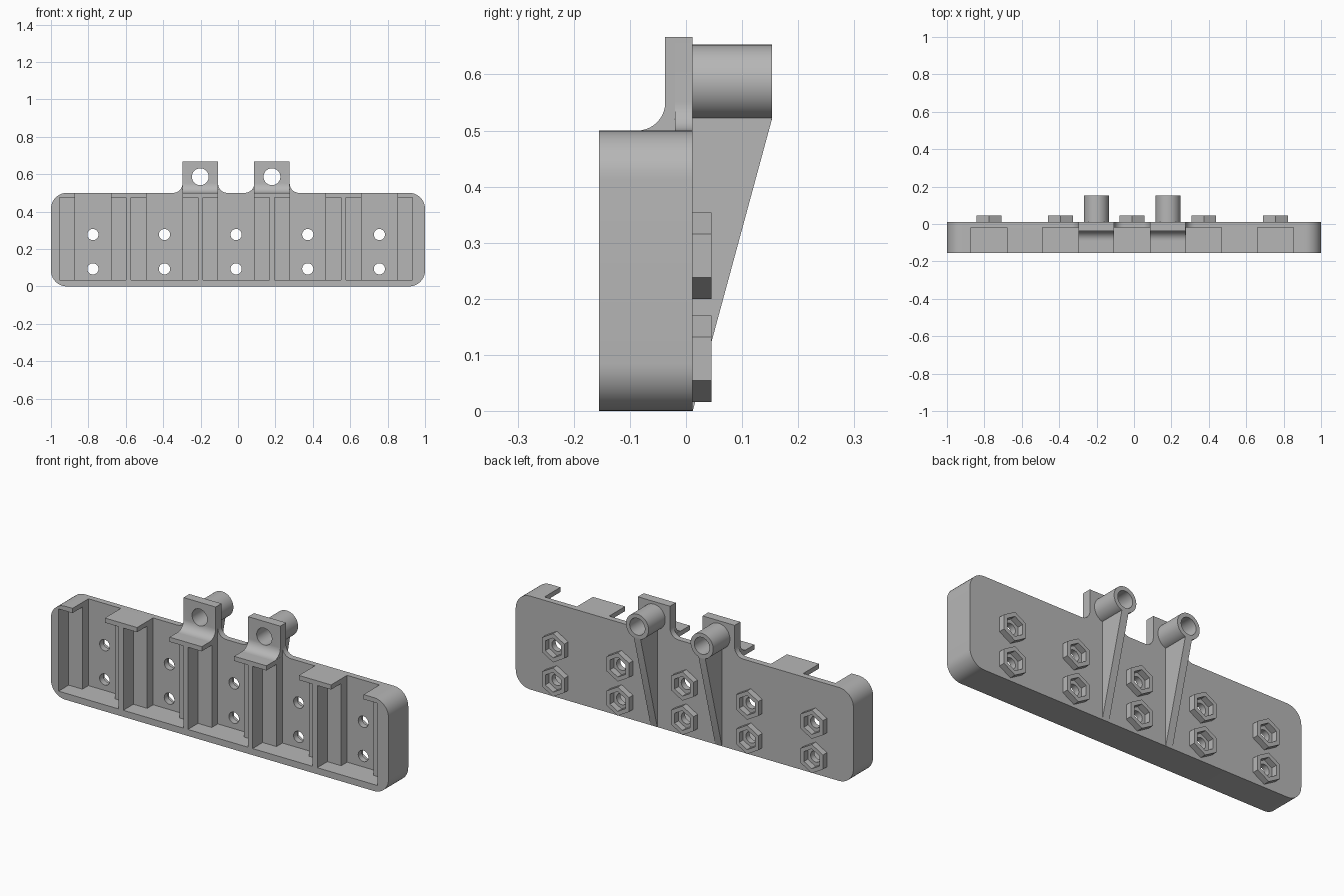
import bpy, bmesh
from math import sin, cos, radians

cube = bpy.data.objects.get("Cube")
if cube:
    bpy.data.objects.remove(cube, do_unlink=True)

GREY = (0.47, 0.47, 0.47, 1)
mat = bpy.data.materials.new("plain grey")
mat.use_nodes = True
mat.diffuse_color = GREY
mat.node_tree.nodes["Principled BSDF"].inputs["Base Color"].default_value = GREY

# Main dimensions
FRONT, STEP, PANEL, BACK = -0.155, -0.07, -0.02, 0.012
TOP, TAB_TOP, LIP = 0.5, 0.667, 0.035
BAYS = [-0.01 + 0.383 * i for i in range(-2, 3)]
TABS = [(BAYS[i] + BAYS[i + 1]) / 2 for i in (1, 2)]
TAB_W, BORE_Z = 0.095, 0.586
BOLT_Z = (0.0935, 0.277)
RAD, FIL = 0.085, 0.05


def arc(cx, cy, r, a0, a1, n=10):
    angles = [radians(a0 + (a1 - a0) * i / n) for i in range(n + 1)]
    return [(cx + r * cos(a), cy + r * sin(a)) for a in angles]


def ring(cx, cz, r, n, start=90):
    return arc(cx, cz, r, start, start + 360, n)[:-1]


def box(x0, x1, z0, z1):
    return [(x0, z0), (x1, z0), (x1, z1), (x0, z1)]


def prism(name, outlines, lo, hi, axis="y"):
    """Extrude flat outlines along y (x, z points) or along x (y, z points)."""
    bm = bmesh.new()
    for pts in outlines:
        place = (lambda p: (p[0], lo, p[1])) if axis == "y" else (lambda p: (lo, p[0], p[1]))
        face = bm.faces.new([bm.verts.new(place(p)) for p in pts])
        out = bmesh.ops.extrude_face_region(bm, geom=[face])
        moved = [v for v in out["geom"] if isinstance(v, bmesh.types.BMVert)]
        d = hi - lo
        bmesh.ops.translate(bm, verts=moved, vec=(0, d, 0) if axis == "y" else (d, 0, 0))
    bmesh.ops.recalc_face_normals(bm, faces=bm.faces)
    mesh = bpy.data.meshes.new(name)
    bm.to_mesh(mesh)
    bm.free()
    mesh.materials.append(mat)
    ob = bpy.data.objects.new(name, mesh)
    bpy.context.collection.objects.link(ob)
    return ob


def cut(ob, outlines, lo, hi):
    cutter = prism("cutter", outlines, lo, hi)
    mod = ob.modifiers.new("cut", "BOOLEAN")
    mod.operation, mod.solver, mod.object = "DIFFERENCE", "EXACT", cutter
    bpy.context.view_layer.objects.active = ob
    bpy.ops.object.modifier_apply(modifier=mod.name)
    bpy.data.objects.remove(cutter, do_unlink=True)


cx, low, high = 1 - RAD, RAD, TOP - RAD
bottom = arc(-cx, low, RAD, 180, 270) + arc(cx, low, RAD, 270, 360)
right_top, left_top = arc(cx, high, RAD, 0, 90), arc(-cx, high, RAD, 90, 180)

# Tray with five stepped bays, open at the top of each channel
tray = prism("tray", [bottom + right_top + left_top], FRONT, PANEL)
cut(tray, [box(c - 0.178, c + 0.178, LIP, TOP - 0.025) for c in BAYS], -0.3, STEP)
cut(tray, [box(c - 0.096, c + 0.096, LIP, 0.6) for c in BAYS], -0.3, 0.1)

# Back panel with two filleted tabs rising from its top edge
tab_line = []
for c in reversed(TABS):
    out = TAB_W + FIL
    tab_line += arc(c + out, TOP + FIL, FIL, 270, 180)
    tab_line += [(c + TAB_W, TAB_TOP), (c - TAB_W, TAB_TOP)]
    tab_line += arc(c - out, TOP + FIL, FIL, 0, -90)
bores = [ring(c, BORE_Z, 0.045, 40) for c in TABS]
bolts = [(c, z) for c in BAYS for z in BOLT_Z]
panel = prism("back_panel", [bottom + right_top + tab_line + left_top], PANEL, BACK)
cut(panel, bores + [ring(c, z, 0.03, 28) for c, z in bolts], -0.3, 0.3)

# Thickened tab fronts, curving forward onto the tray top
tab_front = -0.037
curve = arc(tab_front - FIL, TOP + FIL, FIL, -90, 0)
tab_profile = curve + [(tab_front, TAB_TOP), (PANEL, TAB_TOP), (PANEL, TOP - 0.005),
                       (tab_front - FIL, TOP - 0.005)]
for side, c in zip(("right", "left"), TABS):
    tab = prism(side + "_tab_front", [tab_profile], c - TAB_W, c + TAB_W, "x")
    cut(tab, bores, -0.3, 0.3)

    # Tube behind the tab and the tapered rib under it
    tube = prism(side + "_tube", [ring(c, BORE_Z, 0.067, 48)], BACK, 0.153)
    cut(tube, bores, -0.3, 0.3)
    rib = [(BACK, 0), (0.153, 0.52), (0.153, 0.53), (BACK, 0.53)]
    prism(side + "_rib", [rib], c - 0.02, c + 0.02, "x")

# Hexagonal nut holders around the bolt holes
holders = prism("nut_holders", [ring(c, z, 0.077, 6) for c, z in bolts], BACK, 0.045)
cut(holders, [ring(c, z, 0.053, 6) for c, z in bolts], -0.1, 0.3)

# Smooth the rounded surfaces, keep edges sharp
for ob in bpy.context.collection.objects:
    if ob.type == "MESH":
        bpy.ops.object.select_all(action="DESELECT")
        ob.select_set(True)
        bpy.context.view_layer.objects.active = ob
        bpy.ops.object.shade_smooth_by_angle(angle=radians(30))
